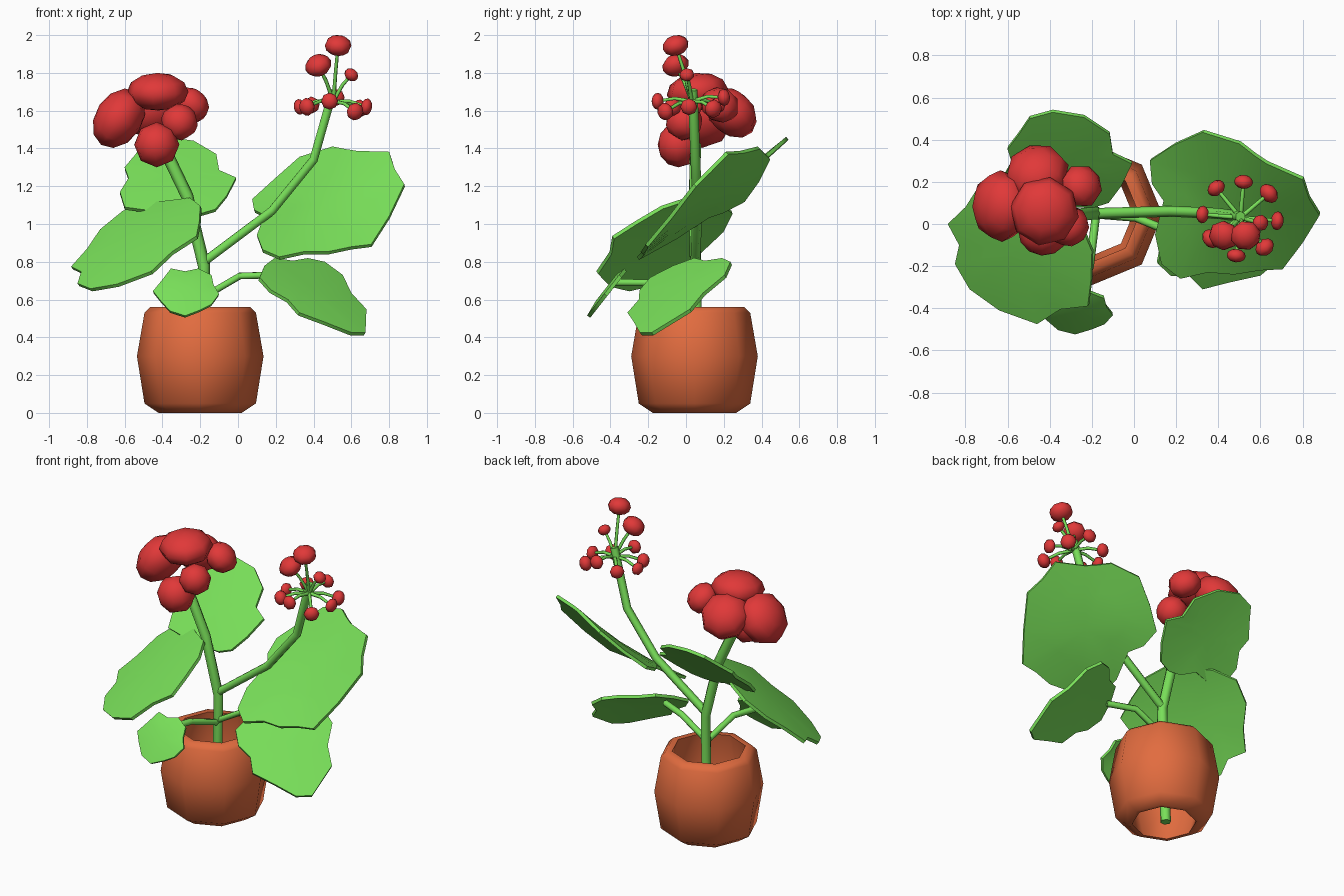
import bpy, bmesh, math
from mathutils import Vector, Matrix


def material(name, rgb):
    m = bpy.data.materials.new(name)
    m.diffuse_color = (*rgb, 1)
    return m


GREEN = material("leaf_green", (0.19, 0.74, 0.10))
RED = material("petal_red", (0.75, 0.04, 0.04))
CLAY = material("clay", (0.76, 0.15, 0.05))


def finish(name, bm, mat, angle=40):
    bmesh.ops.recalc_face_normals(bm, faces=bm.faces[:])
    me = bpy.data.meshes.new(name)
    bm.to_mesh(me)
    bm.free()
    me.materials.append(mat)
    for p in me.polygons:
        p.use_smooth = True
    me.set_sharp_from_angle(angle=math.radians(angle))
    ob = bpy.data.objects.new(name, me)
    bpy.context.collection.objects.link(ob)
    return ob


def tube(name, points, radius, end_scale=1.0):
    cu = bpy.data.curves.new(name, "CURVE")
    cu.dimensions = "3D"
    cu.bevel_depth = radius
    cu.bevel_resolution = 1
    cu.use_fill_caps = True
    sp = cu.splines.new("POLY")
    sp.points.add(len(points) - 1)
    for i, (pt, co) in enumerate(zip(sp.points, points)):
        pt.co = (*co, 1)
        pt.radius = 1 + (end_scale - 1) * i / (len(points) - 1)
    cu.materials.append(GREEN)
    ob = bpy.data.objects.new(name, cu)
    bpy.context.collection.objects.link(ob)


def blob(name, center, heart, wide, thick):
    # low-poly ball flattened along the direction away from the flower's heart
    c = Vector(center)
    rot = (c - Vector(heart)).to_track_quat("Z", "Y").to_matrix().to_4x4()
    bm = bmesh.new()
    bmesh.ops.create_uvsphere(
        bm, u_segments=8, v_segments=6, radius=1,
        matrix=Matrix.Translation(c) @ rot @ Matrix.Diagonal((wide, wide, thick, 1)))
    finish(name, bm, RED, 60)


def leaf(name, plane, outline, bulge=0.02, twist=0.0):
    # scalloped plate on the plane z = a + b*x + c*y, slightly domed or twisted
    a, b, c = plane
    n = len(outline)
    cx = sum(p[0] for p in outline) / n
    cy = sum(p[1] for p in outline) / n
    bm = bmesh.new()

    def ring(f, lift):
        out = []
        for x, y in outline:
            x, y = cx + (x - cx) * f, cy + (y - cy) * f
            z = a + b * x + c * y + lift + twist * (x - cx) * (y - cy)
            out.append(bm.verts.new((x, y, z)))
        return out

    rim, mid = ring(1, 0), ring(0.55, bulge)
    hub = bm.verts.new((cx, cy, a + b * cx + c * cy + bulge))
    for i in range(n):
        j = (i + 1) % n
        bm.faces.new((rim[i], rim[j], mid[j], mid[i]))
        bm.faces.new((mid[i], mid[j], hub))
    bmesh.ops.recalc_face_normals(bm, faces=bm.faces[:])
    bmesh.ops.solidify(bm, geom=bm.faces[:], thickness=0.02)
    finish(name, bm, GREEN)


# Pot: eight-sided barrel, open at top and bottom
profile = [(0.22, 0), (0.295, 0.05), (0.335, 0.30), (0.295, 0.53), (0.265, 0.56),
           (0.225, 0.56), (0.27, 0.30), (0.195, 0)]
bm = bmesh.new()
rings = [[bm.verts.new((-0.2 + r * math.cos(k * math.pi / 4),
                        0.045 + r * math.sin(k * math.pi / 4), z)) for k in range(8)]
         for r, z in profile]
for i, lo in enumerate(rings):
    hi = rings[(i + 1) % len(rings)]
    for k in range(8):
        m = (k + 1) % 8
        bm.faces.new((lo[k], lo[m], hi[m], hi[k]))
finish("pot", bm, CLAY, 48)

# Stems and leaf stalks
tube("main_stem", [(-0.20, 0.06, 0.0), (-0.18, 0.05, 0.78), (-0.27, 0.045, 1.15),
                   (-0.40, 0.05, 1.42)], 0.033)
tube("side_stem", [(-0.18, 0.05, 0.80), (0.18, 0.06, 1.07), (0.40, 0.05, 1.34),
                   (0.505, 0.035, 1.71)], 0.026)
tube("right_leaf_stalk", [(-0.17, 0.045, 0.62), (0.01, 0.03, 0.725), (0.18, -0.04, 0.73)], 0.02)
tube("front_leaf_stalk", [(-0.18, 0.045, 0.60), (-0.21, -0.20, 0.69), (-0.27, -0.37, 0.69)], 0.02)

# Leaves
leaf("right_upper_leaf", (0.923, 0.30, 0.85), [
    (0.075, 0.30), (0.19, 0.375), (0.325, 0.435), (0.5, 0.38), (0.57, 0.325), (0.63, 0.285),
    (0.80, 0.21), (0.83, 0.12), (0.88, 0.04), (0.80, -0.09), (0.705, -0.215), (0.6, -0.22),
    (0.475, -0.24), (0.35, -0.23), (0.22, -0.26), (0.13, -0.19), (0.10, -0.05),
    (0.14, 0.11), (0.085, 0.19)], 0.0, 0.8)
leaf("left_leaf", (1.287, 0.58, 0.57), [
    (-0.20, -0.13), (-0.205, -0.27), (-0.22, -0.39), (-0.35, -0.405), (-0.46, -0.475),
    (-0.64, -0.41), (-0.78, -0.31), (-0.85, -0.19), (-0.83, -0.10), (-0.884, 0.0),
    (-0.80, 0.08), (-0.73, 0.19), (-0.61, 0.24), (-0.47, 0.18), (-0.38, 0.10), (-0.255, 0.0)])
leaf("back_leaf", (0.99, 0.014, 0.9), [
    (-0.01, 0.285), (-0.10, 0.33), (-0.115, 0.425), (-0.235, 0.505), (-0.385, 0.53),
    (-0.495, 0.50), (-0.55, 0.42), (-0.60, 0.355), (-0.58, 0.29), (-0.625, 0.21),
    (-0.60, 0.12), (-0.48, 0.10), (-0.38, 0.12), (-0.29, 0.08), (-0.20, 0.075),
    (-0.12, 0.10), (-0.06, 0.18)], 0.01)
leaf("right_lower_leaf", (0.897, -0.53, 0.625), [
    (0.115, -0.19), (0.14, -0.07), (0.195, 0.043), (0.29, 0.10), (0.37, 0.19), (0.46, 0.235),
    (0.555, 0.204), (0.6, 0.09), (0.68, 0.02), (0.675, -0.182), (0.6, -0.245),
    (0.46, -0.276), (0.325, -0.31), (0.265, -0.25), (0.175, -0.246)], 0.01)
leaf("front_small_leaf", (1.18, 0, 1.27), [
    (-0.45, -0.421), (-0.405, -0.378), (-0.355, -0.327), (-0.28, -0.339), (-0.21, -0.327),
    (-0.14, -0.354), (-0.13, -0.394), (-0.10, -0.433), (-0.14, -0.476), (-0.20, -0.50),
    (-0.28, -0.524), (-0.36, -0.504), (-0.41, -0.461)])

# Left flower: big full petals round one heart
heart = (-0.42, 0.09, 1.42)
for i, (c, wide, thick) in enumerate([
        ((-0.63, 0.085, 1.56), 0.17, 0.125), ((-0.425, 0.06, 1.70), 0.165, 0.10),
        ((-0.46, 0.24, 1.59), 0.155, 0.115), ((-0.25, 0.18, 1.63), 0.105, 0.085),
        ((-0.31, -0.01, 1.54), 0.10, 0.095), ((-0.43, -0.04, 1.42), 0.12, 0.11)]):
    blob(f"petal_{i + 1}", c, heart, wide, thick)

# Right flower: buds on thin stalks, a ring of eight and three above
hub = (0.505, 0.03, 1.65)
buds = [((0.53, -0.055, 1.945), 0.073, 0.054), ((0.425, -0.055, 1.84), 0.073, 0.056),
        ((0.60, 0.005, 1.79), 0.04, 0.032),
        ((0.325, 0.045, 1.62), 0.042, 0.03), ((0.39, 0.17, 1.63), 0.045, 0.035),
        ((0.52, 0.20, 1.67), 0.045, 0.033), ((0.64, 0.145, 1.61), 0.05, 0.038),
        ((0.68, 0.015, 1.62), 0.045, 0.03), ((0.62, -0.11, 1.595), 0.048, 0.038),
        ((0.485, -0.15, 1.65), 0.045, 0.032), ((0.365, -0.07, 1.62), 0.048, 0.038)]
for i, (c, wide, thick) in enumerate(buds):
    blob(f"bud_{i + 1}", c, hub, wide, thick)
    mid = Vector(hub).lerp(Vector(c), 0.5)
    mid.z += 0.015
    tube(f"bud_stalk_{i + 1}", [hub, mid, c], 0.011, 0.8)
